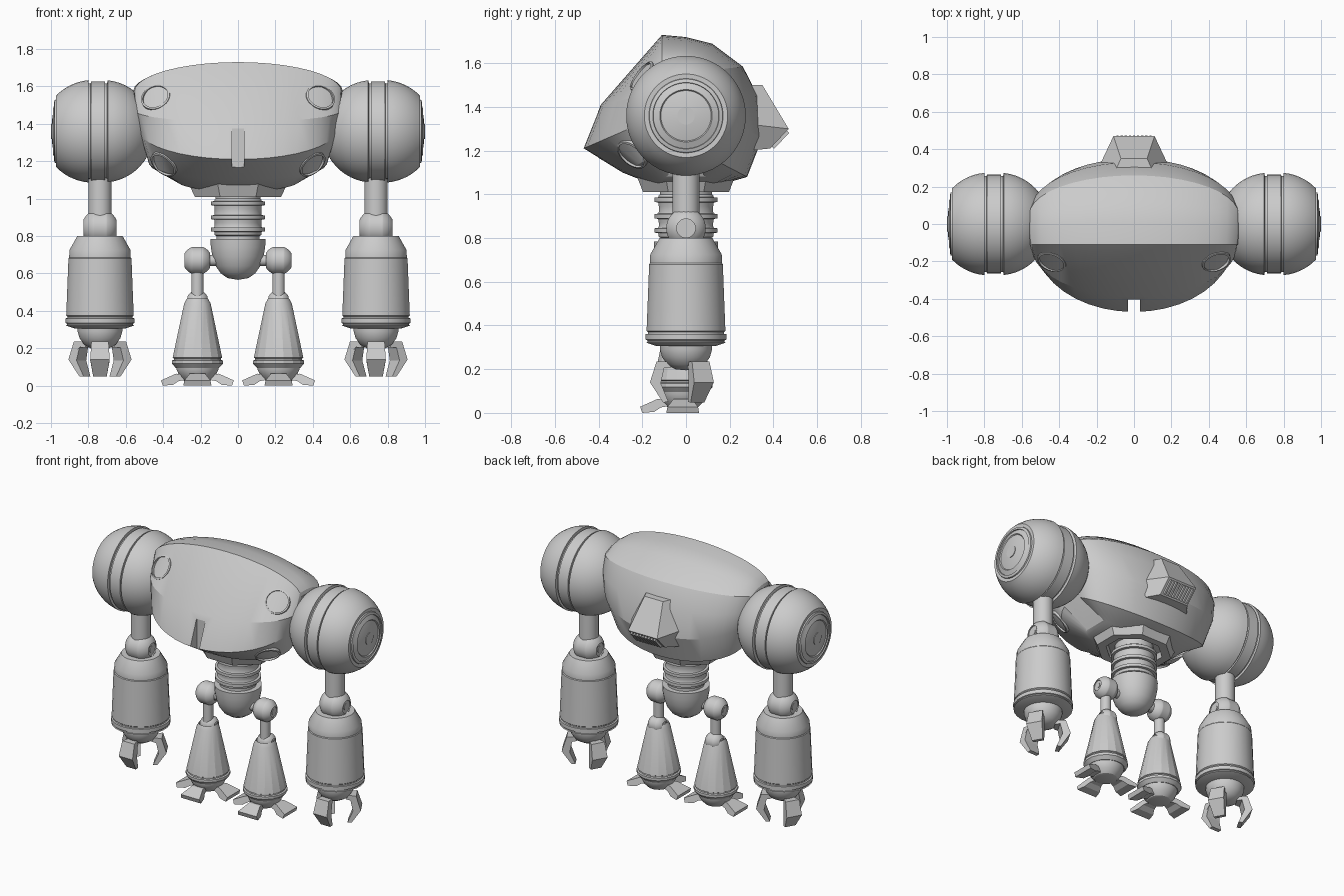
import bpy, bmesh, math
from mathutils import Vector, Matrix
from mathutils.bvhtree import BVHTree

if "Cube" in bpy.data.objects:
    bpy.data.objects.remove(bpy.data.objects["Cube"])


def finish(name, bm, mirror=False, angle=30):
    bmesh.ops.remove_doubles(bm, verts=bm.verts, dist=1e-5)
    bmesh.ops.recalc_face_normals(bm, faces=bm.faces)
    me = bpy.data.meshes.new(name)
    bm.to_mesh(me)
    bm.free()
    ob = bpy.data.objects.new(name, me)
    bpy.context.collection.objects.link(ob)
    bpy.ops.object.select_all(action='DESELECT')
    bpy.context.view_layer.objects.active = ob
    ob.select_set(True)
    if angle:
        bpy.ops.object.shade_smooth_by_angle(angle=math.radians(angle))
    if mirror:
        ob.modifiers.new("Mirror", 'MIRROR')
    return ob


def loft(bm, rings, cap=True, closed=False):
    vs = [[bm.verts.new(p) for p in r] for r in rings]
    n = len(vs[0])
    pairs = list(zip(vs, vs[1:])) + ([(vs[-1], vs[0])] if closed else [])
    for a, b in pairs:
        for i in range(n):
            bm.faces.new((a[i], a[(i + 1) % n], b[(i + 1) % n], b[i]))
    if cap and not closed:
        bm.faces.new(vs[0])
        bm.faces.new(vs[-1])


def lathe(name, prof, loc=(0, 0, 0), axis='Z', seg=32, mirror=False, closed=False,
          sy=1, angle=30):
    """Revolve (radius, height) points about the x or z axis through loc."""
    bm = bmesh.new()
    rings = []
    for r, h in prof:
        ring = []
        for i in range(seg):
            t = math.tau * (i + .5) / seg
            u, v = max(r, 1e-6) * math.cos(t), max(r, 1e-6) * math.sin(t) * sy
            ring.append(Vector(loc) + Vector((u, v, h) if axis == 'Z' else (h, u, v)))
        rings.append(ring)
    loft(bm, rings, closed=closed)
    return finish(name, bm, mirror, angle)


def arc(r, c, a0, a1, n=9):
    """Arc of (radius, height) points, angle measured from the equator."""
    return [(r * math.cos(math.radians(a0 + (a1 - a0) * i / n)),
             c + r * math.sin(math.radians(a0 + (a1 - a0) * i / n))) for i in range(n + 1)]


def digit(name, prof, widths, loc, azimuth):
    """Flat-faced claw: (reach, z, width) outline turned about z."""
    bm = bmesh.new()
    rot = Matrix.Translation(loc) @ Matrix.Rotation(math.radians(azimuth), 4, 'Z')
    loft(bm, [[rot @ Vector((r, s * w, z)) for (r, z), w in zip(prof, widths)]
              for s in (-1, 1)])
    return finish(name, bm, True, 0)


def box(bm, lo, hi, m=Matrix()):
    c = (Vector(lo) + Vector(hi)) / 2
    d = Vector(hi) - Vector(lo)
    bmesh.ops.create_cube(bm, size=1, matrix=m @ Matrix.Translation(c) @ Matrix.Diagonal((*d, 1)))


def cut(ob, cutter):
    cutter.hide_render = True
    cutter.hide_viewport = True
    mod = ob.modifiers.new("Cut", 'BOOLEAN')
    mod.operation, mod.object, mod.solver = 'DIFFERENCE', cutter, 'EXACT'


# Torso: rails (middle y, z, end x, end y, end z) swept from side to side
rails = [(-.11, 1.73, .555, -.11, 1.57), (-.39, 1.41, .55, -.12, 1.47),
         (-.47, 1.21, .53, -.10, 1.37), (-.29, 1.10, .48, -.10, 1.20),
         (-.14, 1.04, .32, -.08, 1.09), (.14, 1.04, .32, .08, 1.09),
         (.28, 1.08, .48, .05, 1.20), (.35, 1.26, .54, .06, 1.40),
         (.33, 1.45, .56, .06, 1.48), (.26, 1.585, .56, .05, 1.56),
         (.12, 1.69, .56, 0, 1.57), (0, 1.72, .56, -.05, 1.575)]
bm = bmesh.new()
rings = []
for k in range(21):
    a = math.radians(-90 + 9 * k)
    rings.append([(xe * math.sin(a), ye + (y - ye) * math.cos(a), ze + (z - ze) * math.cos(a))
                  for y, z, xe, ye, ze in rails])
loft(bm, rings)
bmesh.ops.recalc_face_normals(bm, faces=bm.faces)
surface = BVHTree.FromBMesh(bm)
torso = finish("torso", bm, angle=24)

# Slot in the front lip
bm = bmesh.new()
box(bm, (-.033, -.7, 1.1), (.033, -.40, 1.375))
cut(torso, finish("slot_cutter", bm, angle=0))

# Round ports with a cross groove
for name, p in (("upper_port", (.44, -.2, 1.54)), ("lower_port", (.39, -.24, 1.19))):
    co, no, _, _ = surface.find_nearest(Vector(p))
    m = Matrix.Translation(co) @ no.to_track_quat('Z', 'Y').to_matrix().to_4x4()
    dome = lathe(name, [(.068, -.04), (.068, .004), (.06, .016), (.045, .026), (.025, .032), (0, .034)])
    rim = lathe(name + "_rim", [(.07, -.03), (.08, -.03), (.08, .005), (.07, .008)], closed=True)
    bm = bmesh.new()
    box(bm, (-.09, -.006, .0), (.09, .006, .1))
    box(bm, (-.006, -.09, .0), (.006, .09, .1))
    cross = finish(name + "_cutter", bm, angle=0)
    for ob in (dome, rim, cross):
        ob.data.transform(m)
    cut(dome, cross)
    for ob in (dome, rim):
        ob.modifiers.new("Mirror", 'MIRROR')

# Back vent with slats underneath
bm = bmesh.new()
loft(bm, [[(-.12, .24, 1.50), (-.07, .35, 1.50), (.07, .35, 1.50), (.12, .24, 1.50)],
          [(-.19, .30, 1.32), (-.11, .47, 1.30), (.11, .47, 1.30), (.19, .30, 1.32)],
          [(-.19, .28, 1.20), (-.11, .385, 1.21), (.11, .385, 1.21), (.19, .28, 1.20)]])
finish("back_vent", bm, angle=0)
bm = bmesh.new()
tilt = Matrix.Translation((0, .428, 1.255)) @ Matrix.Rotation(math.atan2(.09, .085), 4, 'X')
for i in range(9):
    x = -.088 + .022 * i
    box(bm, (x - .006, -.05, -.014), (x + .006, .05, .006), tilt)
finish("vent_slats", bm, angle=0)

# Waist: collar frame, ribbed column and rounded pelvis
lathe("waist_collar", [(.29, 1.09), (.25, 1.01), (.19, 1.01), (.17, 1.09)], seg=8, closed=True,
      sy=.85, angle=0)
waist = [(.12, 1.1), (.12, 1.0)]
for z in (.975, .90, .835):
    waist += [(.125, z + .02), (.128, z + .012), (.144, z + .01), (.144, z - .01),
              (.128, z - .012), (.125, z - .03)]
lathe("waist_column", waist + [(.115, .80), (.115, .76)])
lathe("pelvis", [(.12, .785), (.148, .785), (.146, .74), (.137, .69), (.12, .64), (.092, .60),
                 (.055, .575), (0, .566)])

# Shoulders with centre band and end cap
lathe("shoulder", arc(.275, .725, -88, -6, 12) +
      [(.256, .70), (.256, .71), (.266, .712), (.266, .786), (.256, .788), (.256, .798)] +
      arc(.275, .775, 5, 46, 7) +
      [(.17, .972), (.168, .98), (.152, .985), (.15, .978), (.12, .99), (.115, .984), (.08, .992),
       (.04, .996), (.04, 1.0), (0, 1.0)], (0, 0, 1.36), 'X', 48, True)

# Arms
AX = .738
lathe("upper_arm", [(.062, 1.16), (.062, .90), (.075, .895), (.075, .85)], (AX, 0, 0), mirror=True)


def joint(name, loc, r, w, seg=24):
    """Ball joint with a grooved waist and ringed flat ends, lying along x."""
    a = math.degrees(math.asin(w / r))
    half = [(0, w * .95), (r * .22, w * .95), (r * .22, w * .9), (r * .45, w * .9),
            (r * .45, w)] + arc(r, 0, a, 24, 5) + [(r * .93, r * .36), (r * .93, r * .3)]
    lathe(name, [(q, -h) for q, h in half] + half[::-1], loc, 'X', seg, True)


joint("elbow", (AX, 0, .845), .098, .088)
lathe("forearm", [(.09, .80), (.122, .80), (.165, .725), (.166, .685), (.17, .68), (.182, .375),
                  (.176, .37), (.176, .362), (.186, .36), (.186, .335), (.178, .332), (.178, .326),
                  (.184, .322), (.135, .305)], (AX, 0, 0), mirror=True, seg=24)
lathe("wrist", [(.12, .33), (.12, .29), (.11, .255), (.085, .22), (.05, .20), (0, .195)],
      (AX, 0, 0), mirror=True)
finger = [(.07, .205), (.075, .235), (.135, .235), (.165, .14), (.105, .048), (.08, .05),
          (.115, .135), (.10, .205)]
for az in (-90, 30, 150):
    digit("finger", finger, [.03, .03, .046, .052, .036, .036, .052, .046], (AX, 0, 0), az)

# Legs
LX, LY = .217, -.015
lathe("hip_axle", [(.03, .08), (.03, .2)], (0, LY, .67), 'X', 16, True)
joint("hip", (LX, LY, .67), .078, .068)
lathe("thigh", [(.033, .64), (.033, .44)], (LX, LY, 0), mirror=True, seg=20)
joint("knee", (LX, LY + .015, .45), .06, .053)
lathe("shin", [(.04, .44), (.058, .465), (.072, .44), (.135, .15), (.128, .146), (.128, .138),
               (.139, .135), (.139, .118), (.118, .095)], (LX, LY, 0), mirror=True, seg=16, angle=20)
lathe("ankle", [(.115, .11), (.112, .085), (.095, .05), (.07, .025), (.05, .02)],
      (LX, LY, 0), mirror=True)
toe = [(.07, .03), (.075, .062), (.115, .064), (.195, .028), (.185, 0), (.13, .005), (.10, .025)]
for az in (-90, 0, 180):
    digit("toe", toe, [.035, .035, .042, .07, .075, .06, .045], (LX, LY, 0), az)
